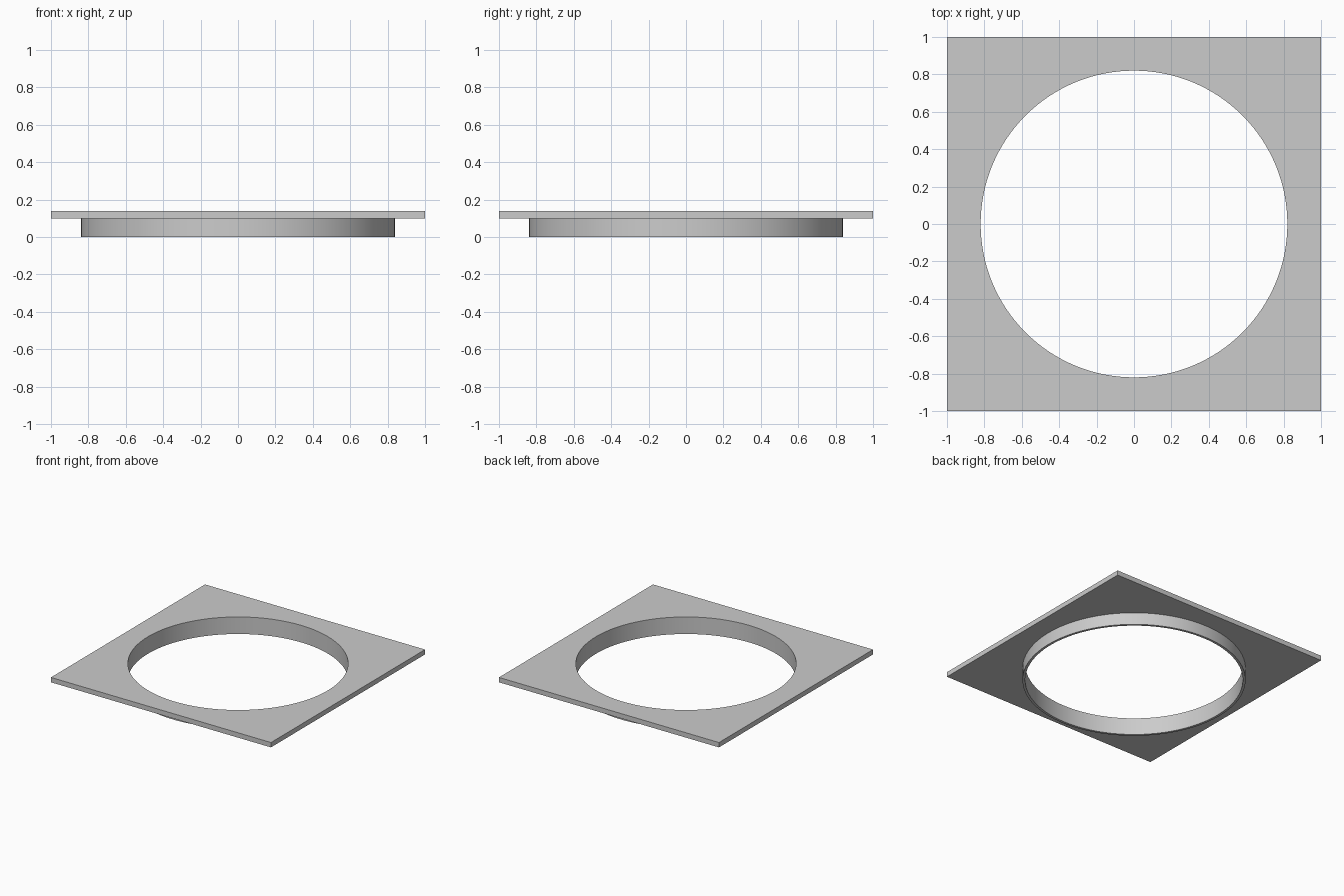
import bpy
import bmesh
from math import cos, sin, tau, radians

SEGMENTS = 128  # multiple of eight, so points land on the square's corners

cube = bpy.data.objects.get("Cube")
if cube:
    bpy.data.objects.remove(cube, do_unlink=True)

# Plain grey finish
grey = bpy.data.materials.new("light_grey")
grey.use_nodes = True
colour = (0.6, 0.6, 0.6, 1.0)
grey.diffuse_color = colour
grey.node_tree.nodes["Principled BSDF"].inputs["Base Color"].default_value = colour


def add_loop(bm, size, z, square=False):
    """Closed ring of points: a circle, or a square with matching points."""
    verts = []
    for i in range(SEGMENTS):
        a = tau * i / SEGMENTS
        c, s = cos(a), sin(a)
        r = size / max(abs(c), abs(s)) if square else size
        verts.append(bm.verts.new((r * c, r * s, z)))
    return verts


# Square plate with a round opening and a thin collar beneath it
INNER, OUTER, HALF = 0.82, 0.84, 1.0
COLLAR_TOP, TOP = 0.10, 0.14

bm = bmesh.new()
loops = [
    add_loop(bm, INNER, TOP),
    add_loop(bm, INNER, 0),
    add_loop(bm, OUTER, 0),
    add_loop(bm, OUTER, COLLAR_TOP),
    add_loop(bm, HALF, COLLAR_TOP, square=True),
    add_loop(bm, HALF, TOP, square=True),
]
for k, lower in enumerate(loops):
    upper = loops[(k + 1) % len(loops)]
    for i in range(SEGMENTS):
        j = (i + 1) % SEGMENTS
        bm.faces.new((lower[i], lower[j], upper[j], upper[i]))
bmesh.ops.recalc_face_normals(bm, faces=bm.faces)

mesh = bpy.data.meshes.new("collared_plate")
bm.to_mesh(mesh)
bm.free()
mesh.materials.append(grey)
plate = bpy.data.objects.new("collared_plate", mesh)
bpy.context.collection.objects.link(plate)

# Smooth round walls, crisp edges
bpy.ops.object.select_all(action="DESELECT")
plate.select_set(True)
bpy.context.view_layer.objects.active = plate
bpy.ops.object.shade_smooth_by_angle(angle=radians(30))
